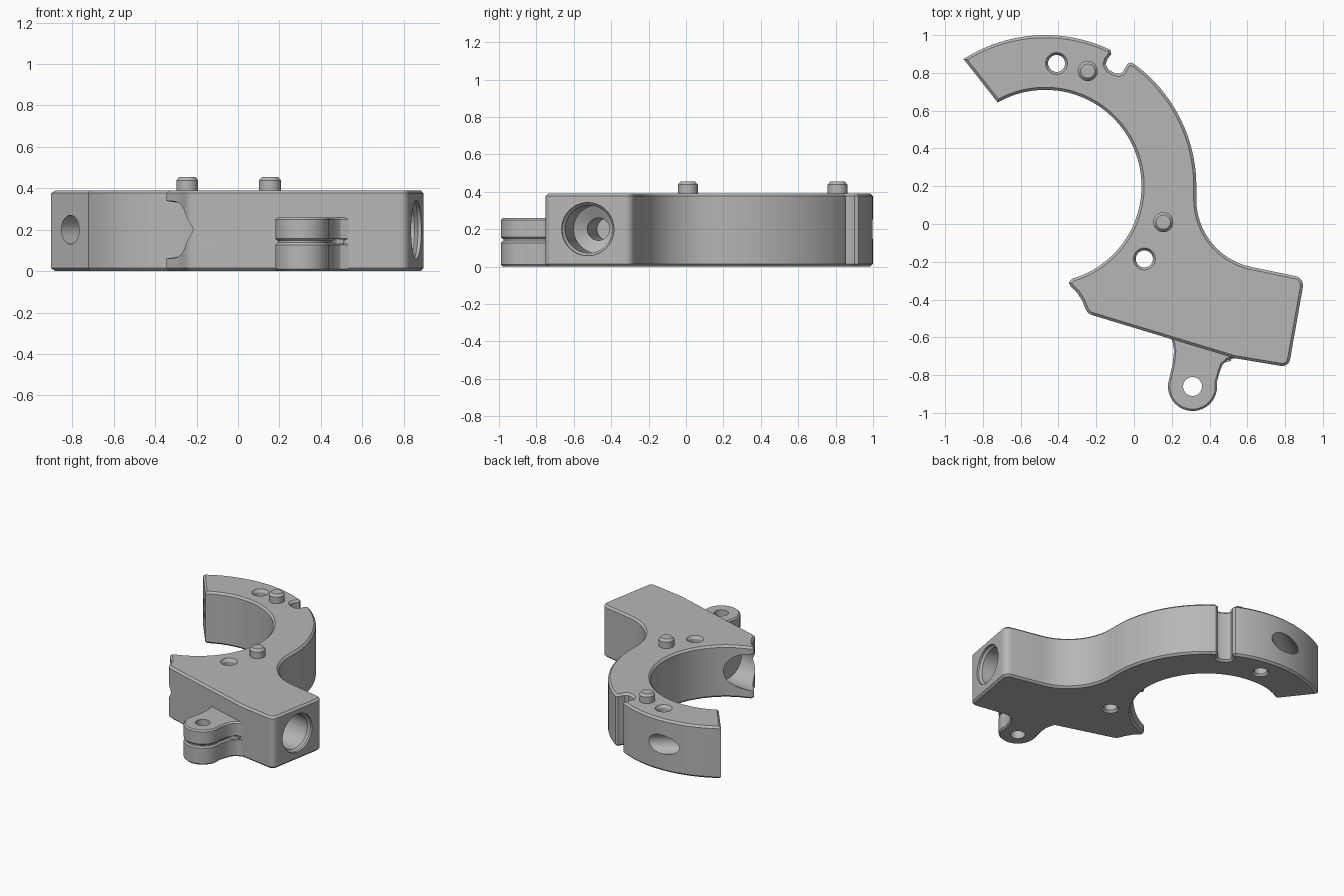
import bpy, bmesh, math
from mathutils import Vector

if "Cube" in bpy.data.objects:
    bpy.data.objects.remove(bpy.data.objects["Cube"])

grey = bpy.data.materials.new("plain grey")
grey.diffuse_color = (0.47, 0.47, 0.47, 1)
grey.use_nodes = True
grey.node_tree.nodes["Principled BSDF"].inputs["Base Color"].default_value = grey.diffuse_color


def arc(cx, cy, r, a0, a1, n):
    """Points on an arc, angles in degrees."""
    return [(cx + r * math.cos(math.radians(a0 + (a1 - a0) * i / n)),
             cy + r * math.sin(math.radians(a0 + (a1 - a0) * i / n))) for i in range(n + 1)]


def finish(name, bm):
    bmesh.ops.recalc_face_normals(bm, faces=bm.faces)
    me = bpy.data.meshes.new(name)
    bm.to_mesh(me)
    bm.free()
    ob = bpy.data.objects.new(name, me)
    bpy.context.collection.objects.link(ob)
    me.materials.append(grey)
    return ob


def plate(name, pts, z0, z1, chamfer):
    """Extruded outline with chamfered rims at top and bottom."""
    bm = bmesh.new()
    base = bm.faces.new([bm.verts.new((x, y, z0)) for x, y in pts])
    top = bmesh.ops.extrude_face_region(bm, geom=[base], use_keep_orig=True)["geom"]
    bmesh.ops.translate(bm, vec=(0, 0, z1 - z0),
                        verts=[v for v in top if isinstance(v, bmesh.types.BMVert)])
    rims = [e for e in bm.edges if abs(e.verts[0].co.z - e.verts[1].co.z) < 1e-5]
    bmesh.ops.recalc_face_normals(bm, faces=bm.faces)
    bmesh.ops.bevel(bm, geom=rims, offset=chamfer, segments=1, affect='EDGES',
                    profile=0.5, clamp_overlap=True)
    return finish(name, bm)


def lathe(name, start, direction, profile, n=40):
    """Capped turned solid: profile is (distance along axis, radius)."""
    bm = bmesh.new()
    q = Vector(direction).to_track_quat('Z', 'Y')
    rings = [[bm.verts.new(Vector(start) + q @ Vector((r * math.cos(2 * math.pi * i / n),
              r * math.sin(2 * math.pi * i / n), d))) for i in range(n)] for d, r in profile]
    for a, b in zip(rings, rings[1:]):
        for i in range(n):
            bm.faces.new((a[i], a[(i + 1) % n], b[(i + 1) % n], b[i]))
    bm.faces.new(rings[0])
    bm.faces.new(rings[-1])
    return finish(name, bm)


def cut(ob, cutter):
    m = ob.modifiers.new("cut", 'BOOLEAN')
    m.operation = 'DIFFERENCE'
    m.solver = 'EXACT'
    m.object = cutter
    bpy.context.view_layer.objects.active = ob
    bpy.ops.object.modifier_apply(modifier=m.name)
    bpy.data.objects.remove(cutter)


H = 0.39
# Body outline: outer ring, notch, concave neck, block, jaw tip, inner ring
outline = arc(-0.47, 0.2, 0.80, 122.7, 64.5, 20)
outline += [(-0.12, 0.90), (-0.143, 0.87), (-0.15, 0.845), (-0.138, 0.82), (-0.11, 0.802),
            (-0.08, 0.795), (-0.058, 0.805), (-0.045, 0.83), (-0.032, 0.85), (-0.012, 0.855)]
outline += arc(-0.47, 0.2, 0.80, 53.5, 0, 24)
outline += arc(0.695, 0.13, 0.365, 180, 258.7, 22)
outline += arc(0.845, -0.325, 0.05, 78, -10, 6)
outline += arc(0.785, -0.71, 0.042, -10, -100, 6)
outline += [(0.53, -0.71)]
outline += arc(-0.205, -0.43, 0.055, -107, -155, 4)
outline += [(-0.275, -0.405), (-0.30, -0.365), (-0.335, -0.33), (-0.346, -0.312), (-0.335, -0.296)]
outline += arc(-0.47, 0.2, 0.51, -73, 119.6, 64)
body = plate("clamp_body", outline, 0, H, 0.014)

# Vertical dowel holes with countersunk rims
for x, y in ((-0.41, 0.85), (0.055, -0.185)):
    cut(body, lathe("hole_cutter", (x, y, -0.05), (0, 0, 1),
                    [(0, 0.058), (0.05, 0.058), (0.065, 0.045), (0.42, 0.045),
                     (0.44, 0.058), (0.5, 0.058)]))

# Stepped bore entering the block end
axis = Vector((-0.986, 0.167, 0))
cut(body, lathe("bore_cutter", Vector((0.86, -0.525, 0.2)) - axis * 0.1, axis,
                [(0, 0.142), (0.115, 0.142), (0.13, 0.128), (0.40, 0.128), (0.44, 0.06),
                 (0.75, 0.06)], 48))
# Round pocket in the jaw tip on the same line
cut(body, lathe("pocket_cutter", (-0.6, -0.277, 0.2), axis * -1,
                [(0, 0.14), (0.52, 0.14)], 48))
# Slanted bore through the free end of the ring
cut(body, lathe("end_bore_cutter", (-0.968, 0.631, 0.2), (0.79, 0.62, 0),
                [(0, 0.07), (0.9, 0.07)]))

# Split mounting lug: two stacked plates with a thin gap, joined by a core
lug = [(0.19, -0.58), (0.205, -0.63), (0.212, -0.67), (0.205, -0.74)]
lug += arc(0.31, -0.86, 0.13, 172, 370, 26)
lug += [(0.455, -0.78), (0.468, -0.745), (0.495, -0.72), (0.535, -0.71), (0.535, -0.62)]
core = [(0.31 + (x - 0.31) * 0.9, -0.86 + (y + 0.86) * 0.9) for x, y in lug]
for name, pts, z0, z1, c in (("lug_lower", lug, 0, 0.137, 0.01),
                             ("lug_core", core, 0.13, 0.155, 0.001),
                             ("lug_upper", lug, 0.148, 0.26, 0.01)):
    part = plate(name, pts, z0, z1, c)
    cut(part, lathe("lug_hole_cutter", (0.31, -0.86, -0.1), (0, 0, 1),
                    [(0, 0.05), (0.5, 0.05)]))

# Locating pins with chamfered tips
for i, (x, y) in enumerate(((-0.245, 0.81), (0.155, 0.01))):
    lathe("locating_pin_%d" % (i + 1), (x, y, 0.3), (0, 0, 1),
          [(0, 0.053), (0.138, 0.053), (0.155, 0.038)], 32)

# Smooth curved walls, keep real edges crisp
for ob in bpy.context.scene.objects:
    ob.select_set(True)
bpy.context.view_layer.objects.active = body
bpy.ops.object.shade_smooth_by_angle(angle=math.radians(28))
